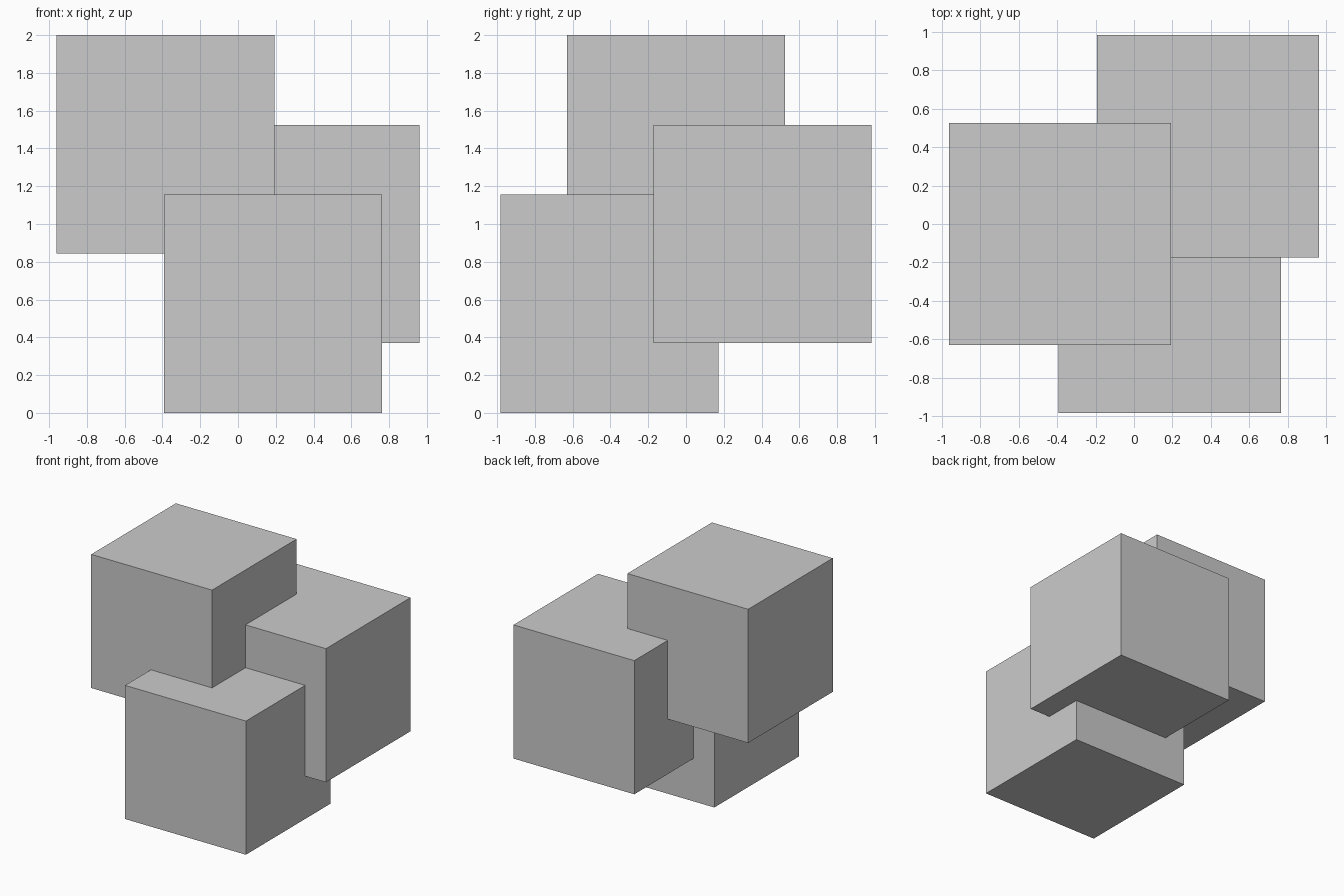
import bpy

if "Cube" in bpy.data.objects:
    bpy.data.objects.remove(bpy.data.objects["Cube"])

SIDE = 1.155  # all three cubes share one size


def cube(name, x, y, z):
    """Add a cube from its lowest corner."""
    h = SIDE / 2
    bpy.ops.mesh.primitive_cube_add(size=SIDE, location=(x + h, y + h, z + h))
    bpy.context.object.name = name


# Three interlocking, axis-aligned cubes stepping upwards
cube("lower_front_cube", -0.392, -0.982, 0.0)
cube("middle_back_cube", -0.193, -0.173, 0.37)
cube("upper_left_cube", -0.962, -0.63, 0.845)
